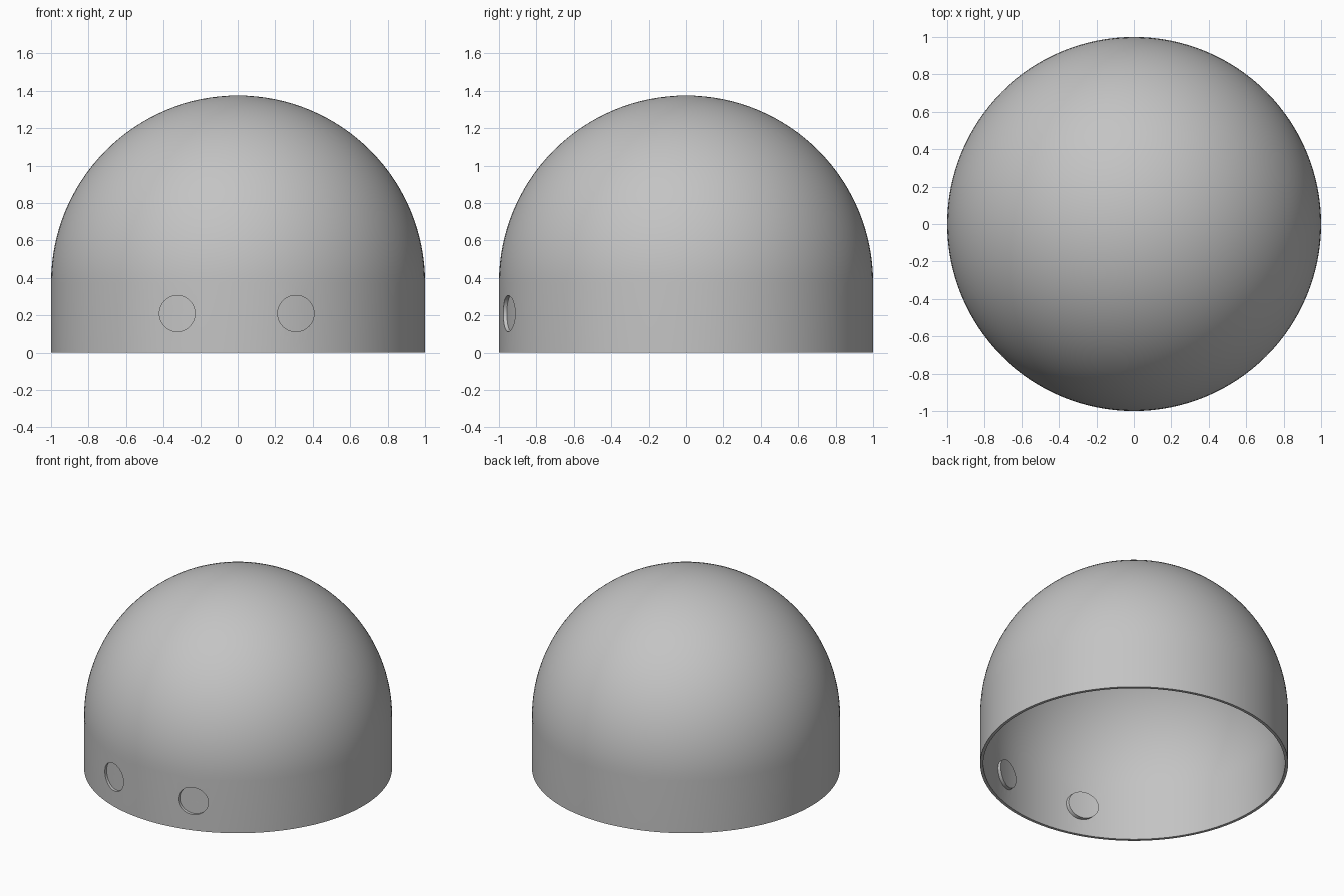
import bpy, bmesh
from math import sin, cos, pi, sqrt

cube = bpy.data.objects.get("Cube")
if cube:
    bpy.data.objects.remove(cube, do_unlink=True)

RADIUS, WALL, SKIRT = 1.0, 0.02, 0.375
PORT_R, PORT_Z = 0.097, 0.21
SEGMENTS, ARC_STEPS = 128, 32

grey = bpy.data.materials.new("plain_grey")
grey.use_nodes = True
grey.diffuse_color = (0.55, 0.55, 0.55, 1)
grey.node_tree.nodes["Principled BSDF"].inputs["Base Color"].default_value = (0.55, 0.55, 0.55, 1)


def make_object(name, bm):
    bmesh.ops.remove_doubles(bm, verts=bm.verts, dist=1e-5)
    bmesh.ops.recalc_face_normals(bm, faces=bm.faces)
    mesh = bpy.data.meshes.new(name)
    bm.to_mesh(mesh)
    bm.free()
    mesh.materials.append(grey)
    obj = bpy.data.objects.new(name, mesh)
    bpy.context.collection.objects.link(obj)
    return obj


def activate(obj):
    bpy.ops.object.select_all(action='DESELECT')
    obj.select_set(True)
    bpy.context.view_layer.objects.active = obj


def dome_profile(r):
    arc = [i * pi / 2 / ARC_STEPS for i in range(ARC_STEPS + 1)]
    return [(r, 0)] + [(r * cos(a), SKIRT + r * sin(a)) for a in arc]


def dome_shell():
    """Lathe a closed wall profile around z."""
    bm = bmesh.new()
    outline = dome_profile(RADIUS) + dome_profile(RADIUS - WALL)[::-1]
    verts = [bm.verts.new((x, 0, z)) for x, z in outline]
    edges = [bm.edges.new((verts[i - 1], verts[i])) for i in range(len(verts))]
    bmesh.ops.spin(bm, geom=verts + edges, cent=(0, 0, 0), axis=(0, 0, 1),
                   angle=2 * pi, steps=SEGMENTS)
    return make_object("dome_shell", bm)


def round_solid(name, cx, front, back, sides=48, rings=5):
    """Disc-shaped solid along y; front and back give y for each x."""
    bm = bmesh.new()
    rims = []
    for surface in (front, back):
        grid = []
        for k in range(rings + 1):
            r = PORT_R * k / rings
            ring = []
            for i in range(sides):
                a = 2 * pi * i / sides
                x = cx + r * cos(a)
                ring.append(bm.verts.new((x, surface(x), PORT_Z + r * sin(a))))
            grid.append(ring)
        for inner, outer in zip(grid, grid[1:]):
            for i in range(sides):
                bm.faces.new((inner[i - 1], outer[i - 1], outer[i], inner[i]))
        rims.append(grid[-1])
    for i in range(sides):
        bm.faces.new((rims[0][i - 1], rims[1][i - 1], rims[1][i], rims[0][i]))
    return make_object(name, bm)


def curved(r):
    return lambda x: -sqrt(r * r - x * x)


# Hollow dome
shell = dome_shell()

# Two round ports, each closed by a curved plate pushed inward
for side, cx in (("left", 0.31), ("right", -0.325)):
    cutter = round_solid(side + "_port_cutter", cx, lambda x: -1.1, lambda x: -0.8, rings=1)
    mod = shell.modifiers.new(side + "_port", 'BOOLEAN')
    mod.operation, mod.solver, mod.object = 'DIFFERENCE', 'EXACT', cutter
    activate(shell)
    bpy.ops.object.modifier_apply(modifier=mod.name)
    bpy.data.objects.remove(cutter, do_unlink=True)

    plate = round_solid(side + "_port_plate", cx, curved(0.981), curved(0.955))
    activate(plate)
    bpy.ops.object.shade_smooth_by_angle(angle=pi / 6)

activate(shell)
bpy.ops.object.shade_smooth_by_angle(angle=pi / 6)
